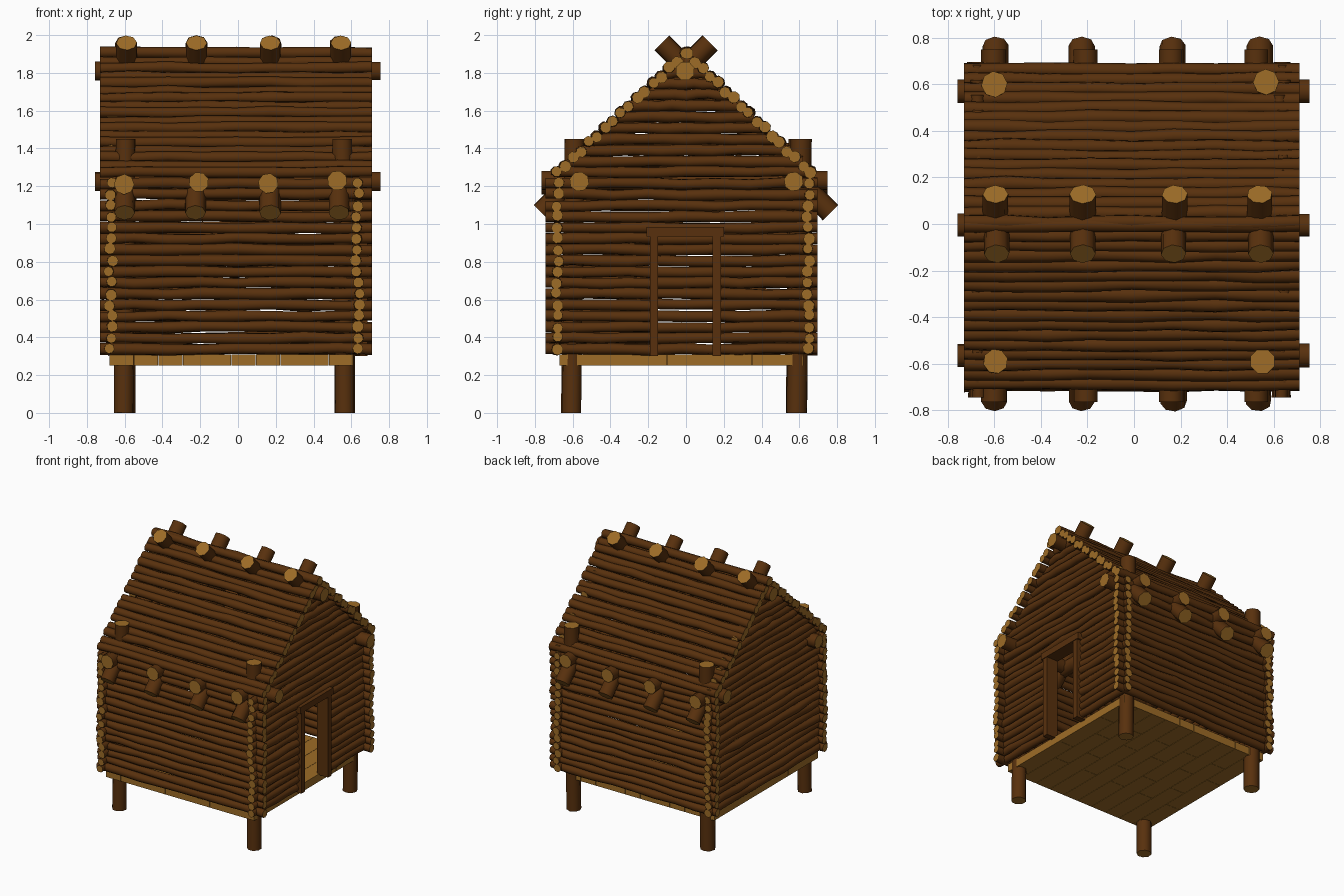
import bpy, bmesh, math, random
from mathutils import Vector

if "Cube" in bpy.data.objects:
    bpy.data.objects.remove(bpy.data.objects["Cube"])

random.seed(7)


def material(name, rgb):
    m = bpy.data.materials.new(name)
    m.diffuse_color = (*rgb, 1)
    m.use_nodes = True
    m.node_tree.nodes["Principled BSDF"].inputs["Base Color"].default_value = m.diffuse_color
    return m


BARK = material("dark bark", (0.098, 0.030, 0.004))
WOOD = material("cut wood", (0.34, 0.15, 0.02))


def finish(bm, name, mats):
    bmesh.ops.recalc_face_normals(bm, faces=bm.faces)
    me = bpy.data.meshes.new(name)
    bm.to_mesh(me)
    bm.free()
    for m in mats:
        me.materials.append(m)
    ob = bpy.data.objects.new(name, me)
    bpy.context.collection.objects.link(ob)
    return ob


def add_log(bm, p0, p1, r, segs=1, wave=0.0, sides=8):
    """A log from p0 to p1 with smooth bark, flat cut ends and an optional wavy run."""
    p0, p1 = Vector(p0), Vector(p1)
    d = (p1 - p0).normalized()
    u = d.orthogonal().normalized()
    v = d.cross(u)
    turn = random.uniform(0, math.pi / 4)
    rings = []
    for k in range(segs + 1):
        c = p0.lerp(p1, k / segs)
        c += (u * random.uniform(-1, 1) + v * random.uniform(-1, 1)) * wave
        rr = r * (1 + random.uniform(-1, 1) * (0.1 if wave else 0.03))
        ring = []
        for i in range(sides):
            a = turn + 2 * math.pi * i / sides
            ring.append(bm.verts.new(c + (u * math.cos(a) + v * math.sin(a)) * rr))
        rings.append(ring)
    for a, b in zip(rings, rings[1:]):
        for i in range(sides):
            j = (i + 1) % sides
            bm.faces.new((a[i], a[j], b[j], b[i])).smooth = True
    for ring in (rings[0], rings[-1]):
        cap = bm.faces.new(ring)
        cap.material_index = 1
        for e in cap.edges:
            e.smooth = False


def logs(name, runs, r, segs=1, wave=0.0):
    bm = bmesh.new()
    for p0, p1 in runs:
        add_log(bm, p0, p1, r, segs, wave)
    return finish(bm, name, (BARK, WOOD))


def add_box(bm, lo, hi):
    lo, hi = Vector(lo), Vector(hi)
    vs = bmesh.ops.create_cube(bm, size=1)["verts"]
    for v in vs:
        v.co = (lo + hi) / 2 + Vector(a * b for a, b in zip(v.co, hi - lo))


X0, X1 = -0.73, 0.71          # log run along x
Y0, Y1 = -0.745, 0.695        # log run along y
STEP, R = 0.0585, 0.0295


def jit():
    return random.uniform(-0.008, 0.008)


# Corner posts that run from the ground up through the roof
for name, x0, x1, y0, y1 in (("front_left", -0.605, -0.595, -0.61, -0.59),
                             ("front_right", 0.565, 0.552, -0.605, -0.59),
                             ("back_left", -0.6, -0.6, 0.585, 0.6),
                             ("back_right", 0.565, 0.567, 0.585, 0.61)):
    logs(name + "_post", [((x0, y0, 0), (x1, y1, 1.45))], 0.055)

# Floor planks running front to back, with staggered joints
bm = bmesh.new()
for i in range(10):
    xa = -0.68 + i * 0.129
    cuts = [-0.67, -0.3 + 0.2 * (i % 2), 0.15 + 0.2 * (i % 2), 0.62]
    for a, b in zip(cuts, cuts[1:]):
        add_box(bm, (xa + 0.001, a + 0.001, 0.25), (xa + 0.128, b - 0.001, 0.31))
finish(bm, "floor_planks", (WOOD,))

# Front and back walls
for name, y in (("front_wall", -0.68), ("back_wall", 0.65)):
    runs = []
    for i in range(16):
        z, yy = 0.338 + STEP * i, y + jit()
        runs.append(((X0, yy, z), (X1, yy, z)))
    logs(name, runs, R, 8, 0.0055)

# Gable walls, shortened under the roof; the right one leaves a door opening
for name, x, door in (("left_gable_wall", -0.672, False), ("right_gable_wall", 0.635, True)):
    runs, short = [], []
    for i in range(27):
        z, xx = 0.338 + STEP * i, x + jit()
        half = (1.895 - z) / 0.91
        a, b = max(Y0, -half), min(Y1, half)
        if door and z < 0.94:
            short += [((xx, a, z), (xx, -0.155, z)), ((xx, 0.15, z), (xx, b, z))]
        else:
            runs.append(((xx, a, z), (xx, b, z)))
    logs(name, runs, R, 8, 0.0055)
    if short:
        logs("door_side_logs", short, R, 4, 0.005)

# Door frame
bm = bmesh.new()
add_box(bm, (0.59, -0.19, 0.3), (0.685, -0.147, 0.94))
add_box(bm, (0.59, 0.14, 0.3), (0.685, 0.185, 0.94))
add_box(bm, (0.585, -0.21, 0.935), (0.69, 0.2, 0.985))
finish(bm, "door_frame", (BARK,))

# Roof slopes of stacked logs, alternately a little in and out
for name, ye in (("front_roof", -0.68), ("back_roof", 0.655)):
    runs = []
    for i in range(17):
        t = i / 16
        off = 0.005 * (-1) ** i
        y = ye * (1 - t) + math.copysign(off, ye)
        z = 1.27 + 0.63 * t + off
        runs.append(((X0, y, z), (X1, y, z)))
    logs(name, runs, 0.0305, 8, 0.0045)

# Ridge beam and eave beams along x
for name, y, z in (("ridge_beam", -0.005, 1.81), ("front_eave_beam", -0.565, 1.225),
                   ("back_eave_beam", 0.57, 1.225)):
    logs(name, [((-0.758, y, z), (0.755, y, z))], 0.052)

# Tie beams along y, and rafters crossing at the ridge
TIE_X = (-0.603, -0.208, 0.16, 0.525)
logs("tie_beams", [((x, -0.765, z), (x, 0.75, z))
                   for x, z in zip(TIE_X, (1.21, 1.222, 1.215, 1.23))], 0.053)
for name, s, xs in (("front_rafters", -1, (-0.595, -0.22, 0.175, 0.54)),
                    ("back_rafters", 1, (-0.59, -0.22, 0.17, 0.545))):
    logs(name, [((x - 0.005, s * 0.765, 1.06), (x, -s * 0.128, 1.959)) for x in xs], 0.056)
